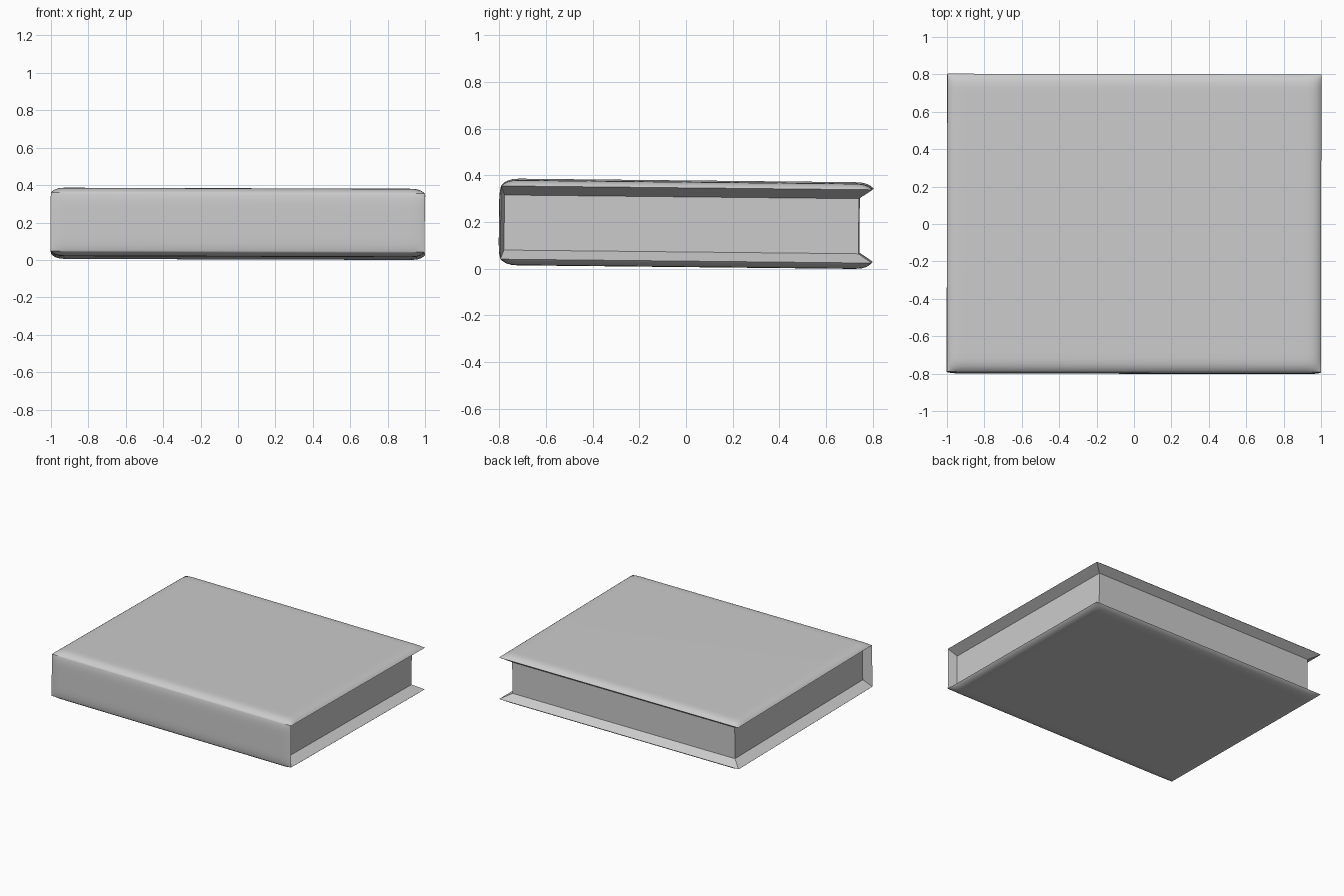
import bpy, bmesh
from mathutils import Vector

if "Cube" in bpy.data.objects:
    bpy.data.objects.remove(bpy.data.objects["Cube"])

STEPS = [0, .004, .012, .025, .045, .07, .1]    # sample distances from each edge
RX, Y0, Y1, RZ = 1.0, -.792, .80, .157          # outer rim of the case
PX, P0, P1, PZ = .93, -.777, .742, .118         # page block


def samples(a, b):
    return [a + d for d in STEPS] + [b - d for d in reversed(STEPS)]


def remap(vals, a, b):
    lo, hi = vals[0], vals[-1]
    return [a + (v - lo) / (hi - lo) * (b - a) for v in vals]


def rise(v, a, b):
    d = min(v - a, b - v, .1) / .1
    return 1 - (1 - d) ** 4


XS, YS, ZS = samples(-RX, RX), samples(Y0, Y1), samples(-RZ, RZ)
QX, QY, QZ = remap(XS, -PX, PX), remap(YS, P0, P1), remap(ZS, -PZ, PZ)
N = len(XS)
bm = bmesh.new()


def patch(fn, nu, nv, mat=0):
    g = [[bm.verts.new(fn(i, j)) for j in range(nv)] for i in range(nu)]
    for i in range(nu - 1):
        for j in range(nv - 1):
            f = bm.faces.new((g[i][j], g[i + 1][j], g[i + 1][j + 1], g[i][j + 1]))
            f.material_index = mat


def outer(i, j, k):
    return Vector((XS[i], YS[j], ZS[k]))


def inner(i, j, k):
    return Vector((QX[i], QY[j], QZ[k]))


def slope(idx):
    # strip joining an outer rim edge to the matching page edge
    patch(lambda i, s: (outer, inner)[s](*idx(i)), N, 2)


# softly domed cover boards and their bevelled inner edges
for k, s in ((0, -1), (N - 1, 1)):
    patch(lambda i, j: outer(i, j, k) + Vector((0, 0, s * .026 * rise(XS[i], -RX, RX) * rise(YS[j], Y0, Y1))), N, N)
    slope(lambda i: (i, N - 1, k))
    for e in (0, N - 1):
        slope(lambda j: (e, j, k))

# spine, slightly domed
patch(lambda i, k: outer(i, 0, k) - Vector((0, .008 * rise(XS[i], -RX, RX) * rise(ZS[k], -RZ, RZ), 0)), N, N)
for e in (0, N - 1):
    slope(lambda k: (e, 0, k))

# page block: fore edge and two ends
patch(lambda i, k: inner(i, N - 1, k), N, N, 1)
for e in (0, N - 1):
    patch(lambda j, k: inner(e, j, k), N, N, 1)

bmesh.ops.remove_doubles(bm, verts=bm.verts, dist=1e-5)
bmesh.ops.recalc_face_normals(bm, faces=bm.faces)

# split into cover and pages
for part, keep in (("cover", 0), ("pages", 1)):
    b = bm.copy()
    bmesh.ops.delete(b, geom=[f for f in b.faces if f.material_index != keep], context='FACES')
    for f in b.faces:
        f.material_index = 0
    me = bpy.data.meshes.new(part)
    b.to_mesh(me)
    b.free()
    ob = bpy.data.objects.new(part, me)
    bpy.context.collection.objects.link(ob)
    ob.location = (0, 0, .193)
    ob.rotation_euler = (-.0105, .003, -.002)
    bpy.ops.object.select_all(action='DESELECT')
    ob.select_set(True)
    bpy.context.view_layer.objects.active = ob
    bpy.ops.object.shade_smooth_by_angle(angle=.52)
bm.free()
